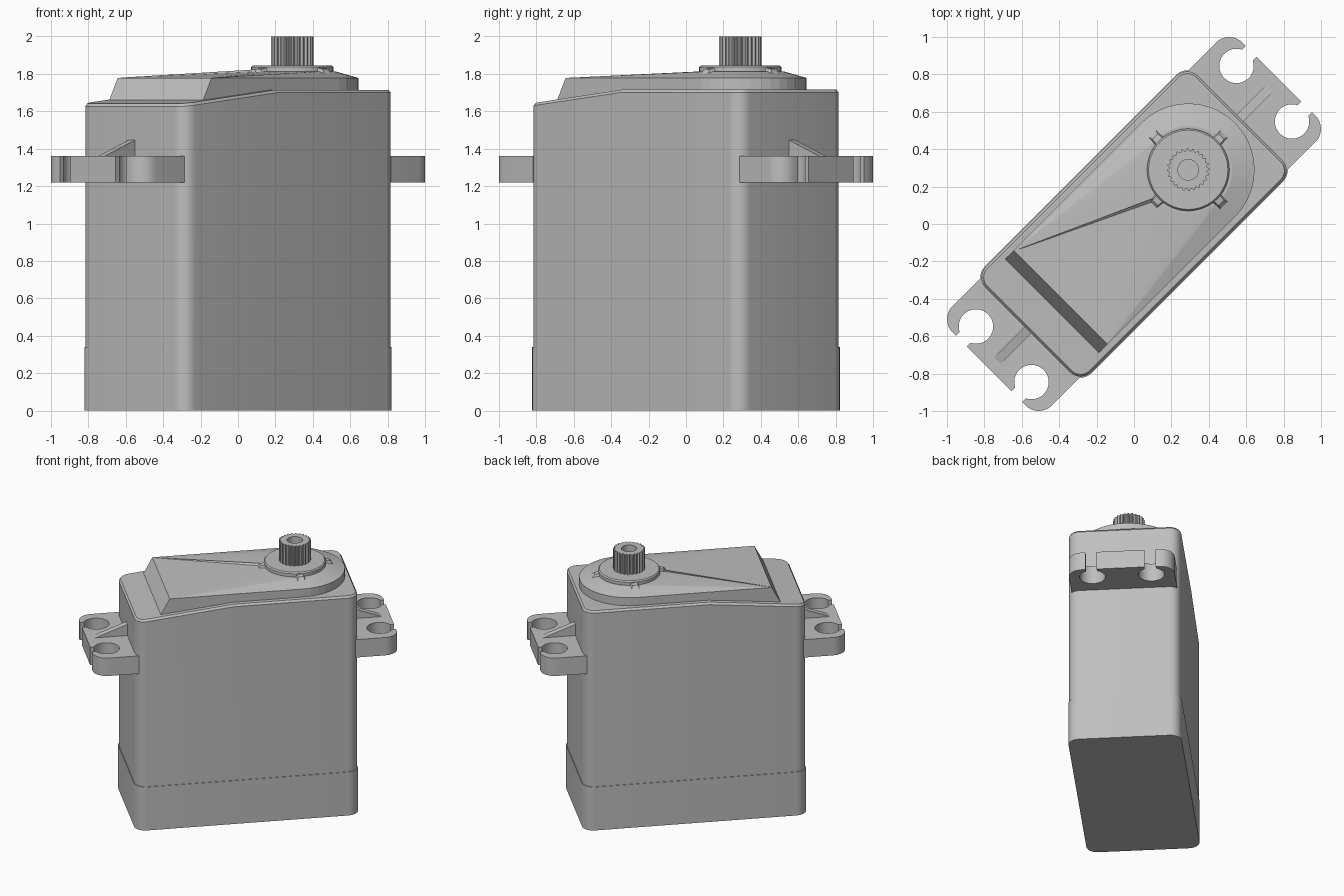
import bpy, bmesh
from math import sin, cos, pi, radians, asin
from mathutils import Matrix

if "Cube" in bpy.data.objects:
    bpy.data.objects.remove(bpy.data.objects["Cube"])

grey = bpy.data.materials.new("servo_grey")
grey.use_nodes = True
grey.diffuse_color = (0.52, 0.52, 0.52, 1)
grey.node_tree.nodes["Principled BSDF"].inputs["Base Color"].default_value = (0.52, 0.52, 0.52, 1)

TURN = Matrix.Rotation(radians(45), 4, "Z")   # case lies along the diagonal
SHAFT_X = 0.41                                # output axis along the case


def finish(name, bm, smooth=True):
    bmesh.ops.recalc_face_normals(bm, faces=bm.faces[:])
    bm.transform(TURN)
    mesh = bpy.data.meshes.new(name)
    bm.to_mesh(mesh)
    bm.free()
    mesh.materials.append(grey)
    ob = bpy.data.objects.new(name, mesh)
    bpy.context.collection.objects.link(ob)
    if smooth:
        bpy.ops.object.select_all(action="DESELECT")
        ob.select_set(True)
        bpy.context.view_layer.objects.active = ob
        bpy.ops.object.shade_smooth_by_angle(angle=radians(28))
    return ob


def hull(name, points, smooth=True):
    bm = bmesh.new()
    for p in points:
        bm.verts.new(p)
    out = bmesh.ops.convex_hull(bm, input=bm.verts[:])
    loose = [v for v in bm.verts if not v.link_faces]
    bmesh.ops.delete(bm, geom=loose, context="VERTS")
    bmesh.ops.dissolve_limit(bm, angle_limit=radians(0.5), verts=bm.verts[:], edges=bm.edges[:])
    return finish(name, bm, smooth)


def loft(name, rings):
    bm = bmesh.new()
    loops = [[bm.verts.new(p) for p in ring] for ring in rings]
    for a, b in zip(loops, loops[1:]):
        for i in range(len(a)):
            j = (i + 1) % len(a)
            bm.faces.new((a[i], a[j], b[j], b[i]))
    bm.faces.new(loops[0])
    bm.faces.new(loops[-1])
    return finish(name, bm)


def arc(cx, cy, r, start, end, n):
    return [(cx + r * cos(radians(start + (end - start) * i / n)),
             cy + r * sin(radians(start + (end - start) * i / n))) for i in range(n + 1)]


def circle(r, z, n=48, tooth=0):
    return [(SHAFT_X + (r - tooth * (i // 2 % 2)) * cos(2 * pi * i / n),
             (r - tooth * (i // 2 % 2)) * sin(2 * pi * i / n), z) for i in range(n)]


def rounded(hx, hy, r):
    pts = []
    for k, (sx, sy) in enumerate([(1, 1), (-1, 1), (-1, -1), (1, -1)]):
        pts += arc(sx * (hx - r), sy * (hy - r), r, k * 90, k * 90 + 90, 6)
    return pts


def roof(x):
    return min(1.715, 1.64 + 0.075 * (x + 0.8) / 0.7)


# Bottom cover, a hair wider than the case
loft("bottom_cover", [[(x, y, z) for x, y in rounded(0.806, 0.403, 0.08)] for z in (0, 0.34)])

# Main case with a roof that slopes down to one end
pts = [(x, y, 0.33) for x, y in rounded(0.802, 0.399, 0.08)]
for inset, drop in ((0, 0.015), (0.012, 0)):
    outline = rounded(0.802 - inset, 0.399 - inset, 0.08 - inset)
    outline += [(-0.1, s * (0.399 - inset)) for s in (1, -1)]
    pts += [(x, y, roof(x) - drop) for x, y in outline]
hull("main_case", pts)

# Raised gear cover: straight at one end, round about the shaft, rising to the collar
R = 0.355
nose = arc(SHAFT_X, 0, R, -90, 90, 20)
pts = [(x, y, z) for x, y in nose for z in (1.66, 1.778)]
for s in (1, -1):
    pts += [(-0.64, s * R, 1.62), (-0.555, s * R, 1.778)]
pts += circle(0.235, 1.812)
hull("gear_cover", pts, False)

# Collar and splined output shaft with a screw hole
loft("shaft_collar", [circle(0.22, 1.79), circle(0.22, 1.836), circle(0.212, 1.845)])
loft("output_shaft", [circle(0.113, 1.83, 96, 0.012), circle(0.113, 2.0, 96, 0.012),
                      circle(0.055, 2.0, 96), circle(0.055, 1.9, 96)])

# Small ribs around the collar
for k in range(4):
    c, s = round(cos(k * pi / 2)), round(sin(k * pi / 2))
    pts = []
    for d, h, z in ((0.2, 0.025, 1.835), (0.25, 0.02, 1.825), (0.2, 0.04, 1.79), (0.28, 0.03, 1.79)):
        pts += [(SHAFT_X + c * d - s * w, s * d + c * w, z) for w in (h, -h)]
    hull("collar_rib", pts, False)

# Thin crease running from the cover corner to the collar
hull("cover_crease", [(-0.54, 0.345, 1.775), (0.17, 0.02, 1.79), (0.17, -0.025, 1.79),
                      (0.18, 0.02, 1.825), (-0.54, 0.345, 1.78)], False)

# Mounting lugs with open-sided screw holes, and a gusset on each
HOLE_X, HOLE_Y, HOLE_R, GAP, END = 0.985, 0.21, 0.092, 0.04, 1.096
a = math_angle = asin(GAP / HOLE_R) * 180 / pi
half = [(END, HOLE_Y - GAP)]
half += arc(HOLE_X, HOLE_Y, HOLE_R, -a, a - 360, 28)
half += [(END, HOLE_Y + GAP)]
half += arc(END - 0.1, 0.276, 0.1, 0, 90, 8)
half += [(0.78, 0.376)]
outline = half + [(x, -y) for x, y in reversed(half)]
for side, label in ((1, "left"), (-1, "right")):
    bm = bmesh.new()
    face = bm.faces.new([bm.verts.new((side * x, y, 1.22)) for x, y in outline])
    ext = bmesh.ops.extrude_face_region(bm, geom=[face])
    top = [g for g in ext["geom"] if isinstance(g, bmesh.types.BMVert)]
    bmesh.ops.translate(bm, verts=top, vec=(0, 0, 0.14))
    finish(label + "_mounting_lug", bm)
    hull(label + "_lug_gusset", [(side * x, w, z) for w in (0.025, -0.025)
                                 for x, z in ((0.78, 1.35), (0.78, 1.455), (1.06, 1.35))], False)
